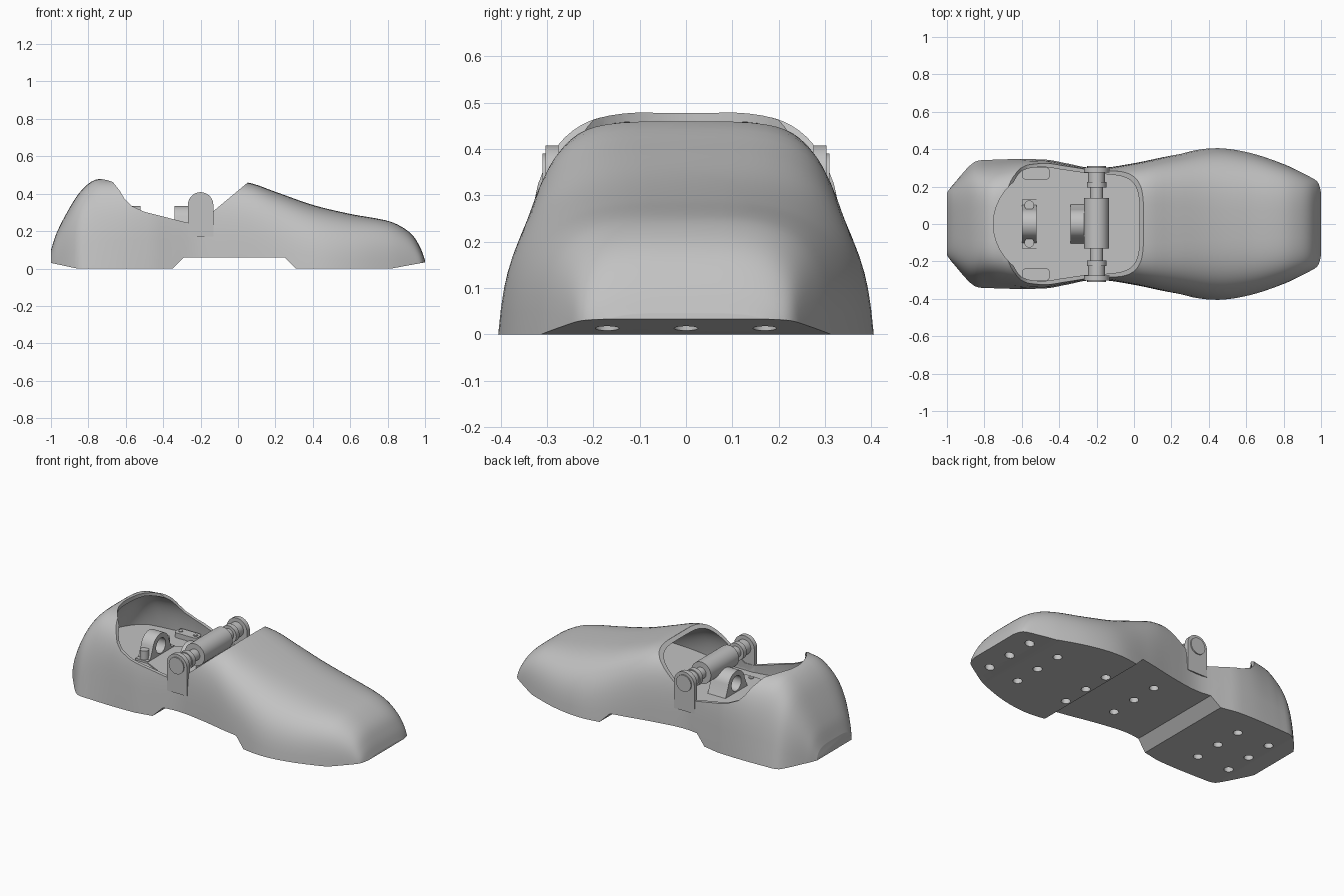
import bpy, bmesh, math

if "Cube" in bpy.data.objects:
    bpy.data.objects.remove(bpy.data.objects["Cube"])

GREY = bpy.data.materials.new("plain grey")
GREY.use_nodes = True
GREY.diffuse_color = (.54, .54, .54, 1)
GREY.node_tree.nodes["Principled BSDF"].inputs["Base Color"].default_value = (.54, .54, .54, 1)


def finish(name, bm):
    bmesh.ops.recalc_face_normals(bm, faces=bm.faces[:])
    me = bpy.data.meshes.new(name)
    bm.to_mesh(me)
    bm.free()
    ob = bpy.data.objects.new(name, me)
    bpy.context.collection.objects.link(ob)
    me.materials.append(GREY)
    return ob


def smooth(ob, angle=32):
    bpy.ops.object.select_all(action="DESELECT")
    ob.select_set(True)
    bpy.context.view_layer.objects.active = ob
    bpy.ops.object.shade_smooth_by_angle(angle=math.radians(angle))


def prism(name, pts, axis, lo, hi):
    """Extrude a 2D outline along an axis from lo to hi."""
    put = {"x": lambda a, b, c: (c, a, b), "y": lambda a, b, c: (a, c, b),
           "z": lambda a, b, c: (a, b, c)}[axis]
    bm = bmesh.new()
    rings = [[bm.verts.new(put(a, b, c)) for a, b in pts] for c in (lo, hi)]
    for ring in rings:
        bm.faces.new(ring)
    for i in range(len(pts)):
        j = (i + 1) % len(pts)
        bm.faces.new((rings[0][i], rings[0][j], rings[1][j], rings[1][i]))
    return finish(name, bm)


def arc(cx, cy, rx, ry, a0=0, a1=360, n=40):
    full = (a1 - a0) == 360
    angles = [math.radians(a0 + (a1 - a0) * i / (n if full else n - 1)) for i in range(n)]
    return [(cx + rx * math.cos(a), cy + ry * math.sin(a)) for a in angles]


def cut(ob, cutters):
    for c in cutters:
        mod = ob.modifiers.new("cut", "BOOLEAN")
        mod.operation, mod.solver, mod.object = "DIFFERENCE", "EXACT", c
    dg = bpy.context.evaluated_depsgraph_get()
    me = bpy.data.meshes.new_from_object(ob.evaluated_get(dg))
    ob.modifiers.clear()
    ob.data = me
    me.materials.clear()
    me.materials.append(GREY)
    for c in cutters:
        bpy.data.objects.remove(c)


def curve(table, x):
    """Smooth interpolation through (x, value) pairs."""
    n = len(table)
    x = min(max(x, table[0][0]), table[-1][0])
    i = max(k for k in range(n - 1) if table[k][0] <= x)

    def slope(k):
        a, b = table[max(k - 1, 0)], table[min(k + 1, n - 1)]
        return (b[1] - a[1]) / (b[0] - a[0])
    (xa, va), (xb, vb) = table[i], table[i + 1]
    h = xb - xa
    t = (x - xa) / h
    return (va * (1 + 2 * t) * (1 - t) ** 2 + vb * t * t * (3 - 2 * t)
            + h * (slope(i) * t * (1 - t) ** 2 - slope(i + 1) * t * t * (1 - t)))


# Half width, crown height, squareness and inward lean along the shoe
WIDTH = [(-1, .17), (-.97, .21), (-.86, .33), (-.78, .345), (-.47, .345), (-.36, .325), (-.2, .302),
         (0, .327), (.2, .37), (.42, .407), (.6, .387), (.8, .322), (.95, .25), (.985, .225), (1, .19)]
CROWN = [(-1, .1), (-.97, .19), (-.9, .325), (-.84, .415), (-.77, .472), (-.7, .48), (-.3, .485), (.05, .46),
         (.2, .41), (.4, .34), (.6, .292), (.8, .255), (.88, .22), (.94, .17), (.98, .1), (1, .045)]
SQUARE = [(-1, 4), (-.6, 4.5), (.05, 4.2), (.45, 3.2), (.8, 3.5), (1, 4)]
LEAN = [(-1, .2), (-.85, .45), (-.72, .3), (-.55, .12), (-.2, .12), (.05, .06), (.4, .22), (1, .22)]
BASE, FLOOR, SEG = -.02, .2, 36


def loft(name, x0, x1, inset):
    bm = bmesh.new()
    rings = []
    for k in range(81):
        x = (x0 + x1) / 2 + (x1 - x0) / 2 * math.sin(math.pi * (k / 80 - .5))
        near = (x - 1.5 * inset, x + 1.5 * inset)
        w = min(curve(WIDTH, q) for q in near) - inset
        h = min(curve(CROWN, q) for q in near) - inset - BASE
        e, lean = 2 / curve(SQUARE, x), curve(LEAN, x)
        ring = []
        for s in range(SEG + 1):
            c = math.cos(math.pi * s / SEG)
            z = 0 if s in (0, SEG) else h * math.sin(math.pi * s / SEG) ** e
            y = math.copysign(abs(c) ** e, c) * w * (1 - lean * z)
            ring.append(bm.verts.new((x, y, BASE + z)))
        rings.append(ring)
    for a, b in zip(rings, rings[1:]):
        for s in range(SEG + 1):
            t = (s + 1) % (SEG + 1)
            bm.faces.new((a[s], a[t], b[t], b[s]))
    bm.faces.new(rings[0])
    bm.faces.new(rings[-1])
    if inset:
        bmesh.ops.bisect_plane(bm, geom=bm.verts[:] + bm.edges[:] + bm.faces[:],
                               plane_co=(0, 0, FLOOR), plane_no=(0, 0, 1), clear_inner=True)
        bmesh.ops.holes_fill(bm, edges=[e for e in bm.edges if e.is_boundary])
    return finish(name, bm)


# Shoe shell: hollowed, opened at the ankle, stepped underneath
shell = loft("shoe_shell", -1, 1, 0)
cavity = loft("cavity_cutter", -.93, .8, .017)
collar = [(-.72, .6), (-.72, .48), (-.67, .463), (-.635, .42), (-.605, .37), (-.57, .335), (-.5, .303),
          (-.37, .27), (-.27, .245), (-.205, .245), (.05, .458), (.05, .6)]
opening = prism("opening_cutter", collar, "y", -.6, .6)
throat = prism("throat_cutter", arc(-.43, 0, .322, .3), "z", .31, .7)
sole = [(-1.1, .05), (-1, .03), (-.86, 0), (-.35, 0), (-.29, .06), (.25, .06), (.31, 0),
        (.82, 0), (1, .033), (1.1, .05), (1.1, -.1), (-1.1, -.1)]
underside = prism("sole_cutter", sole, "y", -.6, .6)
# Sole holes, three to a row
holes = [prism("hole_cutter", arc(x, .17 * col, .026, .026, n=20), "z", -.05, top)
         for x, top in ((.89, .09), (.69, .09), (.345, .09), (0, .14), (-.6, .09), (-.82, .09))
         for col in (-1, 0, 1)]
cut(shell, [cavity, opening, throat, underside] + holes)
smooth(shell)

# Thin base plate on the cavity floor
prism("base_plate", [(-.52, -.13), (-.34, -.22), (-.08, -.22), (-.08, .22), (-.34, .22), (-.52, .13)],
      "z", FLOOR - .002, FLOOR + .007)

# Hinge shaft and sleeve across the ankle
HX, HZ = -.2, .34
for name, r, a, b in [("hinge_shaft", .034, -.29, .29), ("hinge_sleeve", .066, -.13, .14)]:
    smooth(prism(name, arc(HX, HZ, r, r), "y", a, b))

for side, s in (("left", 1), ("right", -1)):
    # Ear plate, cap and collars at each end of the shaft
    ear = [(HX - .068, .17), (HX + .068, .17)] + arc(HX, HZ, .068, .068, 0, 180, 24)
    smooth(prism("hinge_ear_" + side, ear, "y", s * .275, s * .303))
    for name, r, a, b in [("hinge_cap_", .05, .29, .31), ("hinge_collar_", .052, .195, .225),
                          ("hinge_bush_", .045, .225, .278)]:
        smooth(prism(name + side, arc(HX, HZ, r, r), "y", s * a, s * b))
    # Floor tab and screws
    tab = []
    for cx, cy, a in ((.055, .012, 0), (-.055, .012, 90), (-.055, -.012, 180), (.055, -.012, 270)):
        tab += arc(-.525 + cx, s * .27 + cy, .02, .02, a, a + 90, 6)
    prism("floor_tab_" + side, tab, "z", FLOOR - .002, FLOOR + .03)
    for i, (x, y, z, r) in enumerate([(-.575, .27, .035, .013), (-.475, .27, .035, .013),
                                      (-.3, .2, .012, .015), (-.16, .2, .012, .015)]):
        prism(f"floor_screw_{side}_{i}", arc(x, s * y, r, r, n=20), "z", FLOOR, FLOOR + z)
    # Bracket bolt
    smooth(prism("bracket_bolt_" + side, arc(-.56, s * .1, .026, .026, n=24), "z", FLOOR, .265))

# Lugs with a bore running lengthwise
for name, x0, x1, bore_end in (("rear_lug", -.6, -.52, -.4), ("hinge_lug", -.34, -.22, -.24)):
    lug = [(-.11, FLOOR - .005), (.11, FLOOR - .005)] + arc(0, .255, .08, .08, 10, 170, 20)
    ob = prism(name, lug, "x", x0, x1)
    cut(ob, [prism("bore_cutter", arc(0, .26, .046, .046, n=28), "x", x0 - .1, bore_end)])
    smooth(ob)
prism("rear_lug_foot", [(-.6, -.13), (-.52, -.13), (-.52, .13), (-.6, .13)], "z", FLOOR - .005, FLOOR + .012)
